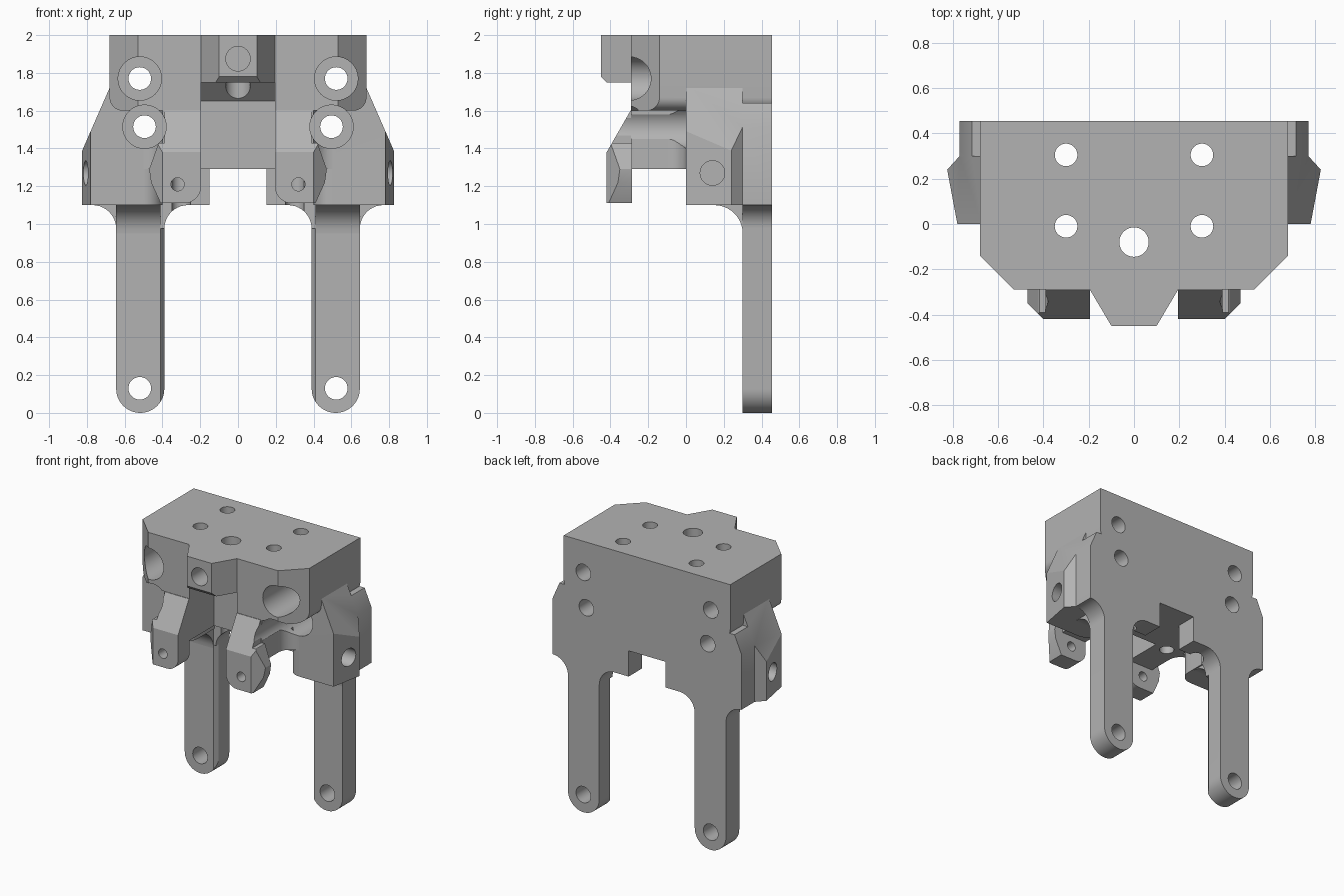
import bpy, bmesh, math

cube = bpy.data.objects.get("Cube")
if cube:
    bpy.data.objects.remove(cube, do_unlink=True)

grey = bpy.data.materials.new("machined_grey")
grey.use_nodes = True
grey.diffuse_color = (0.45, 0.45, 0.45, 1)
grey.node_tree.nodes["Principled BSDF"].inputs["Base Color"].default_value = (0.45, 0.45, 0.45, 1)

PLACE = {"x": lambda a, b, c: (c, a, b),
         "y": lambda a, b, c: (a, c, b),
         "z": lambda a, b, c: (a, b, c)}


def prism(name, axis, pts, lo, hi, flip=1):
    """Extrude a profile along an axis; flip=-1 mirrors it across x."""
    bm = bmesh.new()
    ends = []
    for c in (lo, hi):
        vs = []
        for a, b in pts:
            x, y, z = PLACE[axis](a, b, c)
            vs.append(bm.verts.new((x * flip, y, z)))
        ends.append(vs)
        bm.faces.new(vs)
    n = len(pts)
    for i in range(n):
        j = (i + 1) % n
        bm.faces.new((ends[0][i], ends[0][j], ends[1][j], ends[1][i]))
    bmesh.ops.recalc_face_normals(bm, faces=bm.faces[:])
    me = bpy.data.meshes.new(name)
    bm.to_mesh(me)
    bm.free()
    me.materials.append(grey)
    ob = bpy.data.objects.new(name, me)
    bpy.context.scene.collection.objects.link(ob)
    return ob


def arc(cx, cy, r, start, end, n=10):
    return [(cx + r * math.cos(math.radians(start + (end - start) * i / n)),
             cy + r * math.sin(math.radians(start + (end - start) * i / n)))
            for i in range(n + 1)]


def rect(a0, b0, a1, b1):
    return [(a0, b0), (a1, b0), (a1, b1), (a0, b1)]


def hole(axis, a, b, r, lo, hi, flip=1):
    return prism("hole_cutter", axis, arc(a, b, r, 0, 360, 32)[:-1], lo, hi, flip)


def cut(ob, cutters):
    for c in cutters:
        m = ob.modifiers.new("cut", "BOOLEAN")
        m.operation = "DIFFERENCE"
        m.solver = "EXACT"
        m.object = c
    with bpy.context.temp_override(object=ob, active_object=ob, selected_objects=[ob]):
        for m in list(ob.modifiers):
            bpy.ops.object.modifier_apply(modifier=m.name)


def discard(cutters):
    for c in cutters:
        bpy.data.objects.remove(c, do_unlink=True)


def shaped(ob, cutters):
    cut(ob, cutters)
    discard(cutters)
    return ob


parts = []
BACK, TOP = 0.455, 2.0

# Upper block with rounded lower corners, chamfered front and centre channel
profile = ([(-0.68, TOP)] + arc(-0.61, 1.67, 0.07, 180, 270)
           + arc(0.61, 1.67, 0.07, 270, 360) + [(0.68, TOP)])
corner = [(0.52, -0.30), (0.70, -0.30), (0.70, -0.12)]
channel = [(-0.5, 1.5), (-0.5, 1.75), (-0.1, 1.75), (0, 1.65), (0, 1.5)]
parts.append(shaped(prism("upper_block", "y", profile, -0.29, BACK),
                    [prism("corner_cutter", "z", corner, 1.5, 2.1, s) for s in (1, -1)]
                    + [prism("channel_cutter", "x", channel, -0.195, 0.195)]))

# Projecting nose with chamfered lower lip
nose = [(-0.195, -0.28), (-0.195, -0.29), (-0.1, -0.45),
        (0.1, -0.45), (0.195, -0.29), (0.195, -0.28)]
lip = [(-0.47, 1.80), (-0.47, 1.73), (-0.40, 1.73)]
parts.append(shaped(prism("nose", "z", nose, 1.75, TOP),
                    [prism("lip_cutter", "x", lip, -0.3, 0.3)]))

# Centre web joining the two sides
parts.append(prism("centre_web", "y", rect(-0.42, 1.29, 0.42, 1.66), 0, BACK))

for s, side in ((1, "left"), (-1, "right")):
    # Side housing with sloped shoulder
    plan = ([(0.4, BACK)] + arc(0.5, 0.1, 0.1, 180, 270)
            + [(0.78, 0), (0.825, 0.24), (0.77, 0.3), (0.77, BACK)])
    slope = [(0.65, 1.789), (0.9, 1.789), (0.9, 1.217)]
    parts.append(shaped(prism(side + "_side_housing", "z", plan, 1.1, 1.74, s),
                        [prism("slope_cutter", "y", slope, -0.1, 0.6, s),
                         prism("step_cutter", "y", rect(0.6, 1.64, 0.9, 1.8), 0.3, 0.6, s)]))
    parts.append(prism(side + "_back_lip", "y", rect(0.15, 1.1, 0.42, 1.3), 0.3, BACK, s))

    # Arm reaching forward, blended into the housing
    plan = ([(0.195, 0.02), (0.195, -0.29), (0.4, -0.29)]
            + arc(0.5, -0.1, 0.1, 180, 90) + [(0.5, 0.02)])
    parts.append(prism(side + "_arm", "z", plan, 1.29, 1.62, s))

    # Foot hanging from the arm
    outline = ([(0.195, 1.6), (0.39, 1.6), (0.39, 1.43), (0.42, 1.43), (0.47, 1.29),
                (0.46, 1.22), (0.41, 1.11)] + arc(0.285, 1.2, 0.09, 270, 180))
    slope = [(-0.44, 1.345), (-0.44, 1.7), (-0.29, 1.7), (-0.29, 1.607)]
    chamfer = [(0.39, -0.43), (0.49, -0.43), (0.49, -0.33)]
    parts.append(shaped(prism(side + "_foot", "y", outline, -0.42, -0.285, s),
                        [prism("slope_cutter", "x", slope, 0.1, 0.6, s),
                         prism("chamfer_cutter", "z", chamfer, 1.0, 1.7, s)]))

    # Long leg with rounded end and flared root
    outline = (arc(0.5175, 0.1275, 0.1275, 180, 360, 24)
               + arc(0.77, 0.975, 0.125, 180, 90) + arc(0.265, 0.975, 0.125, 90, 0))
    edge = [(0.38, 0.29), (0.4167, 0.29), (0.38, 0.345)]
    parts.append(shaped(prism(side + "_leg", "y", outline, 0.3, BACK, s),
                        [prism("edge_cutter", "z", edge, -0.1, 0.975, s)]))
    root = [(0.32, 0.95)] + arc(0.15, 0.95, 0.15, 0, 90) + [(0.15, 1.11), (0.32, 1.11)]
    parts.append(prism(side + "_leg_root", "x", root, 0.41, 0.645, s))

# Drilled holes and counterbores
drills = [hole("z", 0, -0.08, 0.065, 1.0, 2.1), hole("y", 0, 1.875, 0.065, -0.5, -0.25)]
for s in (1, -1):
    for x, z in ((0.52, 1.77), (0.495, 1.515)):
        drills += [hole("y", x, z, 0.06, 0.2, 0.6, s), hole("y", x, z, 0.115, -0.5, 0.3, s)]
    for y in (0.305, -0.01):
        drills.append(hole("z", 0.3, y, 0.05, 1.0, 2.1, s))
    drills += [hole("x", 0.14, 1.27, 0.065, 0.6, 0.9, s),
               hole("y", 0.32, 1.21, 0.035, -0.5, -0.2, s),
               hole("y", 0.52, 0.13, 0.06, 0.2, 0.6, s)]
for ob in parts:
    cut(ob, drills)
discard(drills)

# Smooth curved walls, keep machined edges crisp
bpy.ops.object.select_all(action="DESELECT")
for ob in parts:
    ob.select_set(True)
bpy.context.view_layer.objects.active = parts[0]
bpy.ops.object.shade_smooth_by_angle(angle=math.radians(25))
